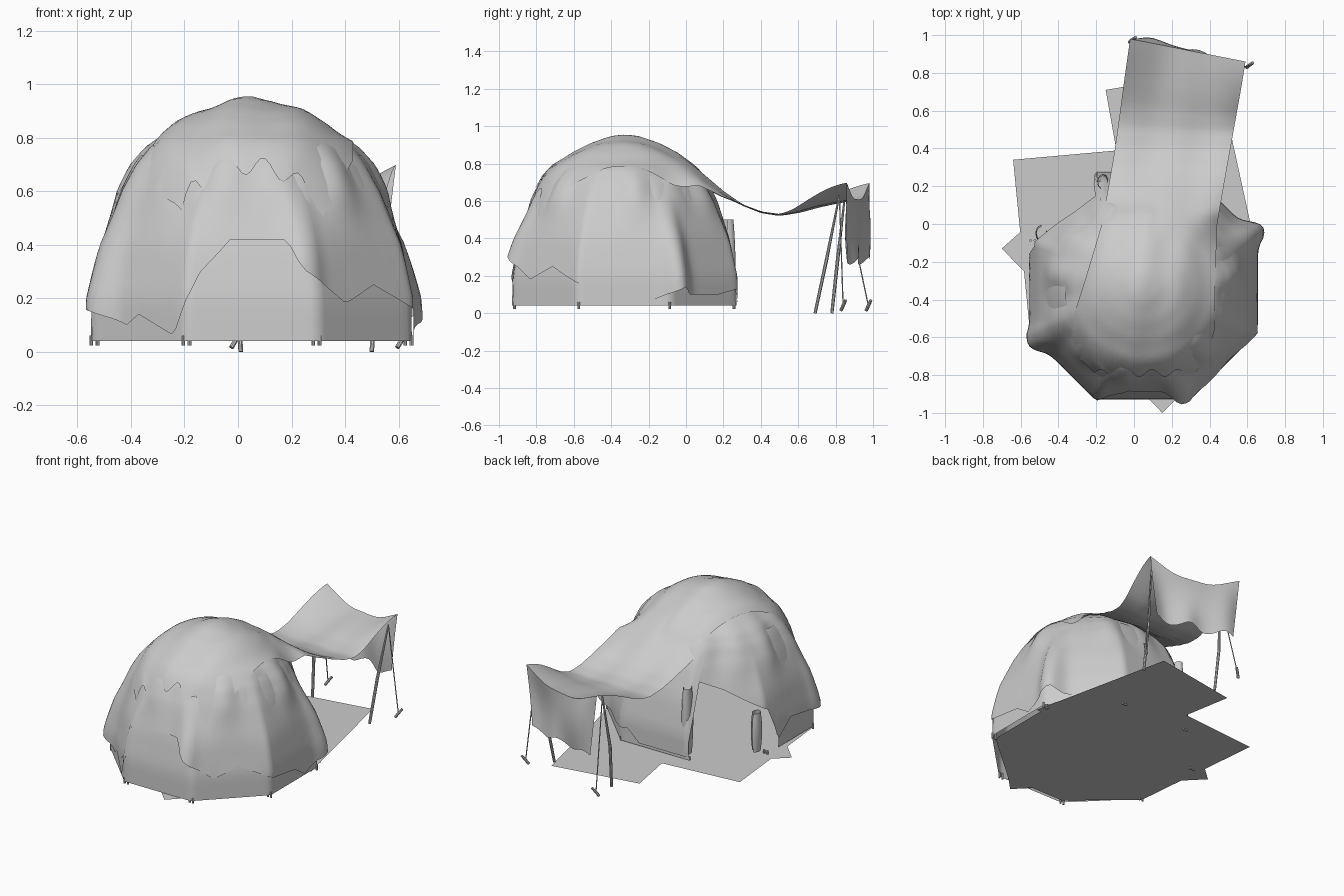
import bpy
from math import sin, cos, pi, radians, degrees, atan2, exp, hypot
from mathutils import Vector

if "Cube" in bpy.data.objects:
    bpy.data.objects.remove(bpy.data.objects["Cube"])

CX, CY = 0.05, -0.33


def lerp(tab, x):
    if x <= tab[0][0]:
        return tab[0][1]
    for (a, p), (b, q) in zip(tab, tab[1:]):
        if x <= b:
            return p + (q - p) * (x - a) / (b - a)
    return tab[-1][1]


def step(a, b, x):
    t = min(1, max(0, (x - a) / (b - a)))
    return t * t * (3 - 2 * t)


def mesh(name, verts, faces):
    me = bpy.data.meshes.new(name)
    me.from_pydata(verts, [], faces)
    me.update()
    ob = bpy.data.objects.new(name, me)
    bpy.context.collection.objects.link(ob)
    return ob


def sheet(name, nu, nv, f):
    vs = [f(i / nu, j / nv) for j in range(nv + 1) for i in range(nu + 1)]
    w = nu + 1
    fs = [(j * w + i, j * w + i + 1, j * w + w + i + 1, j * w + w + i)
          for j in range(nv) for i in range(nu)]
    return mesh(name, vs, fs)


def tube(name, pts, radii):
    # round rod through points, with a radius at every point
    vs, fs, n = [], [], 8
    q0 = (Vector(pts[-1]) - Vector(pts[0])).to_track_quat('Z', 'Y')
    for k, p in enumerate(pts):
        for i in range(n):
            a = 2 * pi * i / n
            vs.append(Vector(p) + q0 @ Vector((cos(a), sin(a), 0)) * radii[k])
        if k:
            o = k * n
            fs += [(o - n + i, o - n + (i + 1) % n, o + (i + 1) % n, o + i) for i in range(n)]
    fs += [tuple(reversed(range(n))), tuple(range(len(vs) - n, len(vs)))]
    return mesh(name, vs, fs)


# dome outline: horizontal scale and height
PROFILE = [(1.0, .04), (.995, .2), (.925, .4), (.81, .6), (.725, .7), (.64, .765),
           (.47, .84), (.31, .89), (.13, .928), (0, .938)]
T_Z = [(z, i / 9) for i, (s, z) in enumerate(PROFILE)]
T_S = [(i / 9, s) for i, (s, z) in enumerate(PROFILE)]
T_H = [(i / 9, z) for i, (s, z) in enumerate(PROFILE)]
S_Z = [(s, z) for s, z in reversed(PROFILE)]


def plan(th, z):
    # octagonal at the ground, round near the top
    d = (th + 22.5) % 45 - 22.5
    k = step(.3, .8, z)
    return (1 - k) * .6 / cos(radians(d)) + k * .608


def dome_z(x, y):
    th = degrees(atan2(y - CY, x - CX))
    return lerp(S_Z, hypot(x - CX, y - CY) / plan(th, .8))


# inner wall, open at the doorway
def wall(u, v):
    th = 168 + 305 * u
    t = v * .5
    z = lerp(T_H, t)
    r = plan(th, z) * lerp(T_S, t)
    return CX + r * cos(radians(th)), CY + r * sin(radians(th)), z


sheet("inner_wall", 122, 16, wall)

# outer cover with an uneven hem and three pulled-out corners
HEM = [(0, .12), (10, .05), (28, .14), (33, .10), (55, .10), (72, .14), (80, .06), (112, .06),
       (118, .52), (135, .46), (160, .32), (167, .1), (180, .2), (208, .15), (220, .1),
       (226, .14), (243, .06), (252, .3), (262, .42), (283, .42), (287, .31), (305, .18),
       (320, .25), (340, .15), (360, .12)]
CORNERS = [(27, .07), (208, .05), (287, .06)]


def cover(u, v):
    th = 360 * u
    t0 = lerp(T_Z, lerp(HEM, th))
    t = t0 + (1 - t0) * v
    z, s = lerp(T_H, t), lerp(T_S, t)
    r = plan(th, z) * s * 1.012
    for c, f in CORNERS:
        r += f * exp(-((th - c) / 5.5) ** 2) * (1 - step(.1, .75, z))
    r += .01 * exp(-((z - .66) / .13) ** 2) * (sin(radians(th * 13)) + sin(radians(th * 7 + 40)))
    return CX + r * cos(radians(th)), CY + r * sin(radians(th)), z


sheet("outer_cover", 180, 32, cover)

# long awning cloth: lies on the dome and sags out to the two poles
LEFT = [(-.8, -.2), (-.7, -.3), (-.55, -.34), (-.3, -.26), (0, -.17), (.4, -.1), (.92, -.02)]
RIGHT = [(-.8, .3), (-.7, .38), (-.55, .43), (-.3, .43), (0, .44), (.4, .51), (.92, .59)]
SAG = [(-.12, .87), (-.05, .85), (0, .82), (.1, .735), (.2, .65), (.3, .58), (.4, .54), (.5, .525),
       (.6, .54), (.7, .565), (.8, .585), (.92, .605)]


def awning(u, v):
    y = -.79 + 1.71 * v
    a, b = lerp(LEFT, y), lerp(RIGHT, y)
    x = a + (b - a) * u
    e = (2 * u - 1) ** 2
    yy = y + step(.3, .9, y) * (.5 - u) * .12
    if y < -.5:
        yy += .02 * sin(u * 24) * step(.5, .8, -y)
    fold = .013 + .006 * sin(u * 19) + .02 * step(.6, .8, -y)
    z = dome_z(x, yy) + fold
    hang = lerp(SAG, y) - .10 * e * (1 - step(-.05, .35, y)) + .09 * e * step(.5, .92, y)
    z += step(-.14, .08, y) * (max(z, hang + .004 * sin(u * 15)) - z)
    return x, yy, z


sheet("awning_cloth", 30, 64, awning)


# cloth hanging from the end of the awning
def valance(u, v):
    x, y, z = awning(u, 1)
    low = .28 + .02 * sin(u * 14)
    squeeze = 1 - .16 * v
    return (.29 + (x - .29) * squeeze,
            y + .02 * sin(pi * v) * sin(u * 6) + .015 * v * sin(u * 13),
            z + (low - z) * v)


sheet("hanging_valance", 24, 10, valance)


# gathered door cloths on each side of the doorway, curled in plan
def curl(name, cx, cy, r, turn, top):
    def f(u, v):
        a = radians(turn + 290 * u)
        k = r * (.8 + .25 * sin(pi * v))
        return cx + k * cos(a), cy + 1.4 * k * sin(a), .06 + (top - .06) * v
    sheet(name, 20, 8, f)


curl("door_curtain_left", -.165, .22, .03, 0, .5)
curl("door_curtain_right", -.49, -.05, .03, 90, .32)

# overlapping ground mats
MATS = [
    [(-.64, .34), (.25, .42), (.62, 0), (.62, -.58), (.25, -.9), (-.18, -.9), (-.55, -.58)],
    [(-.15, .71), (.44, .81), (.65, -.15), (.02, -.25)],
    [(-.7, -.13), (.15, -1.0), (.6, -.55), (-.15, .36)],
]
for k, m in enumerate(MATS):
    mesh(f"ground_mat_{k + 1}", [(x, y, .034 + .001 * k) for x, y in m],
         [tuple(reversed(range(len(m))))])

# awning poles, guy ropes and stakes
for side, foot, knee, top, stake in [
        ("right", (.50, .69, 0), (.515, .75, .28), (.55, .82, .63), (.61, .84, .04)),
        ("left", (.01, .78, 0), (.0, .81, .28), (.03, .85, .63), (-.01, .975, .04))]:
    tube(f"awning_pole_{side}", [foot, knee, top], [.009, .010, .005])
    tube(f"guy_rope_{side}", [top, stake], [.0035, .0035])
    s = Vector(stake)
    tube(f"stake_{side}", [s + Vector((-.015, -.012, -.025)), s, s + Vector((.02, .014, .03))],
         [.009, .009, .008])

# pegs around the foot of the dome
for k in range(8):
    a = radians(22.5 + 45 * k)
    x, y = CX + .635 * cos(a), CY + .635 * sin(a)
    for d in (-.012, .012):
        tube(f"ground_peg_{k}", [(x + d, y, .022), (x + d, y, .06)], [.007, .007])

for ob in bpy.context.collection.objects:
    ob.select_set(True)
    bpy.context.view_layer.objects.active = ob
bpy.ops.object.shade_smooth_by_angle(angle=radians(40))
